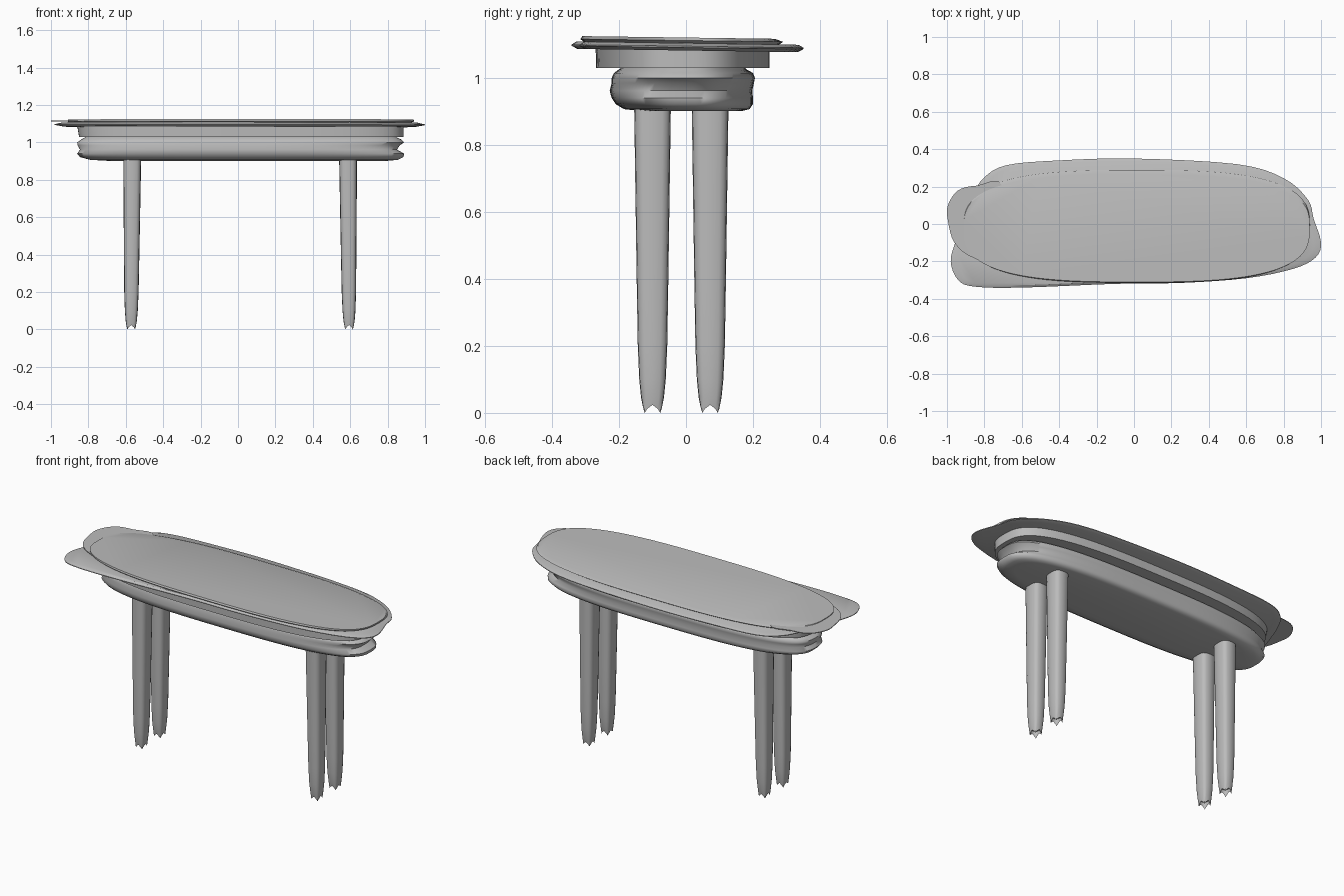
import bpy, math

if "Cube" in bpy.data.objects:
    bpy.data.objects.remove(bpy.data.objects["Cube"])

grey = bpy.data.materials.new("plain grey")
grey.use_nodes = True
grey.diffuse_color = (0.5, 0.5, 0.5, 1)
grey.node_tree.nodes["Principled BSDF"].inputs["Base Color"].default_value = (0.5, 0.5, 0.5, 1)


def oval(x0, x1, y0, y1, z, power=3.0, n=96, tilt=0.0):
    """Rounded outline inside a rectangle; tilt lowers the back."""
    ring = []
    for i in range(n):
        a = math.tau * i / n
        c, s = math.cos(a), math.sin(a)
        x = math.copysign(abs(c) ** (2 / power), c)
        y = math.copysign(abs(s) ** (2 / power), s)
        ring.append(((x0 + x1) / 2 + x * (x1 - x0) / 2,
                     (y0 + y1) / 2 + y * (y1 - y0) / 2, z - tilt * y))
    return ring


def smooth_outline(pts, steps=4):
    """Closed smooth curve through a few points."""
    out = []
    n = len(pts)
    for i in range(n):
        a, b, c, d = (pts[(i + k) % n] for k in (-1, 0, 1, 2))
        for j in range(steps):
            t = j / steps
            out.append(tuple(0.5 * (2 * q + (r - p) * t + (2 * p - 5 * q + 4 * r - s) * t ** 2
                                    + (3 * q - p - 3 * r + s) * t ** 3)
                             for p, q, r, s in zip(a, b, c, d)))
    return out


def loft(name, rings, angle=35):
    """Skin a stack of rings and close both ends."""
    n = len(rings[0])
    verts = [v for ring in rings for v in ring]
    faces = [tuple(reversed(range(n))), tuple(range(len(verts) - n, len(verts)))]
    for k in range(len(rings) - 1):
        for i in range(n):
            j = (i + 1) % n
            faces.append((k * n + i, k * n + j, (k + 1) * n + j, (k + 1) * n + i))
    mesh = bpy.data.meshes.new(name)
    mesh.from_pydata(verts, [], faces)
    mesh.materials.append(grey)
    obj = bpy.data.objects.new(name, mesh)
    bpy.context.collection.objects.link(obj)
    bpy.ops.object.select_all(action='DESELECT')
    obj.select_set(True)
    bpy.context.view_layer.objects.active = obj
    bpy.ops.object.shade_smooth_by_angle(angle=math.radians(angle))
    return obj


# Wide uneven rim under the top
rim = smooth_outline([
    (1.0, -0.1), (0.96, 0.03), (0.93, 0.13), (0.8, 0.245), (0.55, 0.32), (0, 0.35),
    (-0.4, 0.34), (-0.68, 0.315), (-0.8, 0.25), (-0.86, 0.16), (-0.91, 0.04),
    (-0.95, -0.08), (-0.98, -0.2), (-0.94, -0.3), (-0.85, -0.335), (-0.6, -0.34),
    (-0.1, -0.32), (0.25, -0.315), (0.6, -0.29), (0.85, -0.24), (0.97, -0.18)])


def rim_ring(scale, z):
    return [(x * scale, y * scale, z - 0.014 * y) for x, y in rim]


loft("table_rim", [rim_ring(0.95, 1.082), rim_ring(1, 1.091), rim_ring(1, 1.095),
                   rim_ring(0.96, 1.104)])

# Flat oval top with an undercut edge, and the thin leaf showing past its end
loft("table_top", [oval(-0.88, 0.90, -0.29, 0.27, 1.094, 2.9),
                   oval(-0.91, 0.94, -0.315, 0.29, 1.112, 2.9, tilt=0.004),
                   oval(-0.91, 0.94, -0.31, 0.265, 1.121, 2.9, tilt=0.004)])
leaf = smooth_outline([(-0.7, 0.2), (-0.84, 0.205), (-0.94, 0.18), (-0.995, 0.1),
                       (-0.995, 0.02), (-0.96, -0.1), (-0.86, -0.18), (-0.7, -0.2)])
loft("top_leaf", [[(x, y, z) for x, y in leaf] for z in (1.113, 1.117)])

# Upright band below the top
loft("apron_band", [oval(-0.85, 0.885, -0.268, 0.25, 1.03, 2.9),
                    oval(-0.86, 0.885, -0.27, 0.25, 1.09, 2.9)])

# Bulging lower body, pinched at the ends
body = []
for z, x0, x1, y0, y1 in [
        (0.902, -0.70, 0.80, -0.14, 0.17), (0.907, -0.79, 0.855, -0.185, 0.19),
        (0.922, -0.845, 0.885, -0.21, 0.2), (0.94, -0.86, 0.888, -0.222, 0.2),
        (0.962, -0.845, 0.85, -0.228, 0.198), (0.985, -0.858, 0.865, -0.222, 0.203),
        (1.0, -0.86, 0.888, -0.222, 0.206), (1.015, -0.84, 0.875, -0.215, 0.2),
        (1.026, -0.82, 0.85, -0.2, 0.18), (1.04, -0.8, 0.84, -0.18, 0.17)]:
    body.append(oval(x0, x1, y0, y1, z, 2.9))
loft("lower_body", body, 60)


# Four tapering legs with ragged feet
def leg(name, x, y, lean):
    rings = []
    for z, half in [(0.04, 0.024), (0.012, 0.026), (0.045, 0.031), (0.1, 0.036), (0.2, 0.04),
                    (0.4, 0.043), (0.7, 0.047), (0.93, 0.05)]:
        cx = x - lean * 0.006 * (1 - z)
        ring = oval(cx - half * 0.96, cx + half * 0.96, y - half * 1.1, y + half * 1.1,
                    z, 3.2, 16)
        if z == 0.012:
            ring = [(a, b, c + (0.012 if i % 4 == 0 else -0.012 * (i % 4 == 2)))
                    for i, (a, b, c) in enumerate(ring)]
        rings.append(ring)
    loft(name, rings, 40)


for side, x in (("right", -0.565), ("left", 0.588)):
    for end, y in (("front", -0.1), ("back", 0.072)):
        leg(f"{end}_{side}_leg", x, y, 1 if x < 0 else -1)
